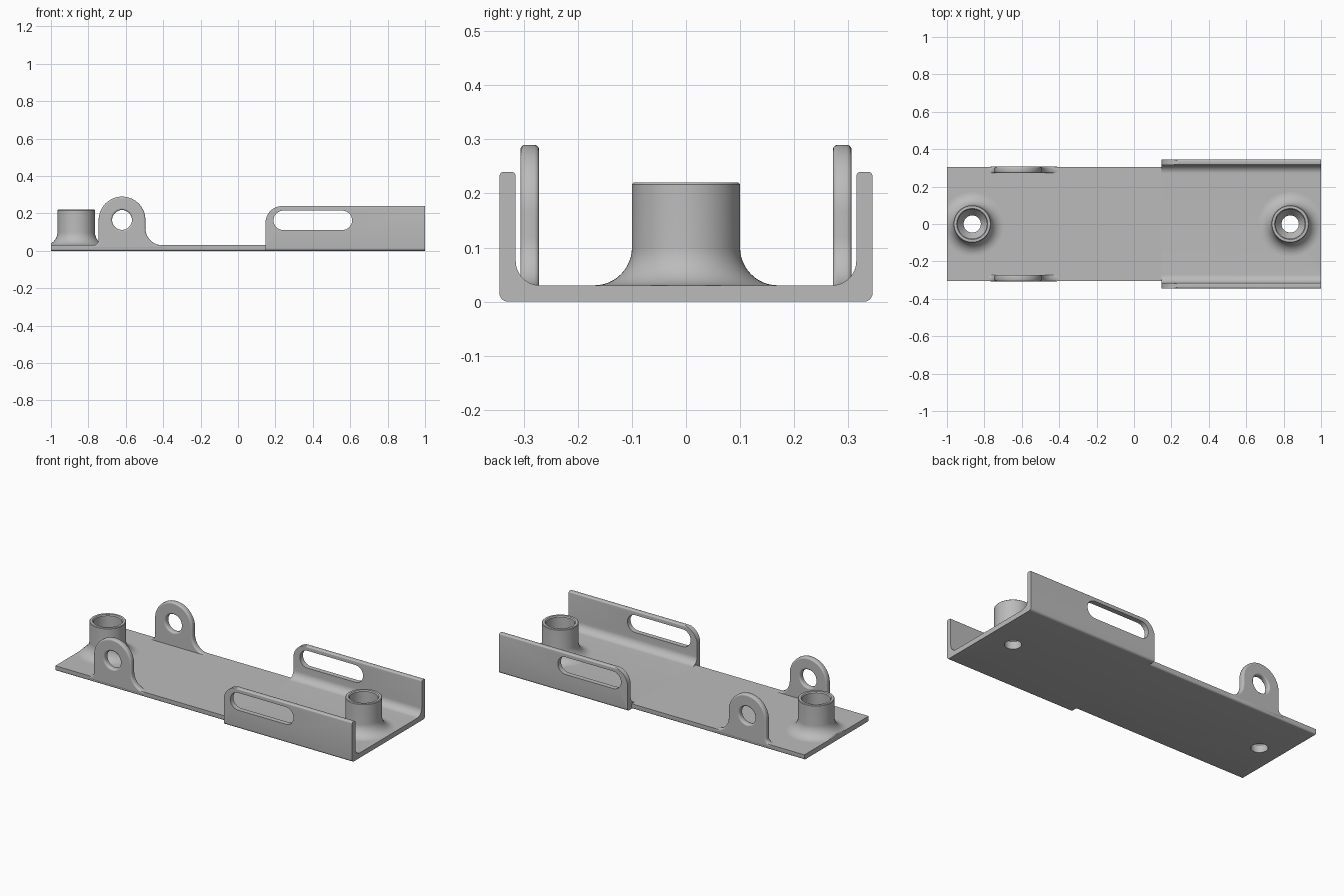
import bpy, bmesh, math
from mathutils import Vector

if "Cube" in bpy.data.objects:
    bpy.data.objects.remove(bpy.data.objects["Cube"])

grey = bpy.data.materials.new("matte grey")
grey.use_nodes = True
colour = (0.5, 0.5, 0.5, 1)
grey.diffuse_color = colour
grey.node_tree.nodes["Principled BSDF"].inputs["Base Color"].default_value = colour

FLOOR = 0.03      # floor thickness
STEP = 0.147      # where the wide channel begins
BOSSES = (-0.865, 0.835)


def arc(cx, cy, r, a0, a1, n=10):
    """Points on an arc, angles in degrees."""
    return [(cx + r * math.cos(math.radians(a0 + (a1 - a0) * i / n)),
             cy + r * math.sin(math.radians(a0 + (a1 - a0) * i / n))) for i in range(n + 1)]


def finish(obj):
    bpy.ops.object.select_all(action="DESELECT")
    obj.select_set(True)
    bpy.context.view_layer.objects.active = obj
    bpy.ops.object.shade_smooth_by_angle(angle=math.radians(35))


def add_mesh(name, bm):
    bmesh.ops.recalc_face_normals(bm, faces=bm.faces)
    mesh = bpy.data.meshes.new(name)
    bm.to_mesh(mesh)
    bm.free()
    mesh.materials.append(grey)
    obj = bpy.data.objects.new(name, mesh)
    bpy.context.collection.objects.link(obj)
    return obj


def prism(name, points, axis, start, end):
    """Extrude a closed outline along x (y,z points), y (x,z) or z (x,y)."""
    place = {"x": lambda p: (start, p[0], p[1]),
             "y": lambda p: (p[0], start, p[1]),
             "z": lambda p: (p[0], p[1], start)}[axis]
    bm = bmesh.new()
    face = bm.faces.new([bm.verts.new(place(p)) for p in points])
    new = bmesh.ops.extrude_face_region(bm, geom=[face])["geom"]
    shift = Vector([(end - start) if a == axis else 0 for a in "xyz"])
    bmesh.ops.translate(bm, vec=shift, verts=[v for v in new if isinstance(v, bmesh.types.BMVert)])
    return add_mesh(name, bm)


def cut(obj, cutter):
    cutter.hide_render = True
    cutter.hide_set(True)
    mod = obj.modifiers.new("cut", "BOOLEAN")
    mod.operation = "DIFFERENCE"
    mod.solver = "EXACT"
    mod.object = cutter


def mirrored(half):
    return half + [(-y, z) for y, z in reversed(half)]


# Narrow floor with softened lower edges
floor = prism("narrow_floor", mirrored(arc(0.295, 0.01, 0.01, -90, 0, 5) + [(0.305, FLOOR)]),
              "x", -1, STEP)

# Wide channel: floor, inner fillets and rounded wall tops
half = (arc(0.33, 0.015, 0.015, -90, 0, 6) + arc(0.337, 0.232, 0.008, 0, 90, 5)
        + arc(0.323, 0.232, 0.008, 90, 180, 5) + arc(0.27, 0.075, 0.045, 0, -90, 12))
channel = prism("wide_channel", mirrored(half), "x", STEP, 1)

# Slots and rounded front corners of the walls
slot = arc(0.242, 0.163, 0.052, 90, 270, 16) + arc(0.558, 0.163, 0.052, -90, 90, 16)
cut(channel, prism("slot_cutter", slot, "y", -0.5, 0.5))
corner = arc(STEP + 0.09, 0.15, 0.09, 180, 90, 14) + [(STEP + 0.09, 0.3), (0.1, 0.3), (0.1, 0.15)]
cut(channel, prism("corner_cutter", corner, "y", -0.5, 0.5))

# Screw holes
for obj, x in zip((floor, channel), BOSSES):
    cut(obj, prism("screw_hole_cutter", arc(x, 0, 0.046, 0, 350, 35), "z", -0.1, 0.06))
    finish(obj)

# Screw bosses: countersunk bore, tube and flared foot, kept within the floor ends
profile = ([(0.046, FLOOR), (0.046, 0.045), (0.078, 0.09), (0.078, 0.214), (0.083, 0.22), (0.097, 0.22),
            (0.1, 0.217)] + arc(0.17, 0.1, 0.07, 180, 270, 12))
for side, x in zip(("right", "left"), BOSSES):
    bm = bmesh.new()
    verts = [bm.verts.new((r, 0, z)) for r, z in profile]
    edges = [bm.edges.new(pair) for pair in zip(verts, verts[1:])]
    bmesh.ops.spin(bm, geom=verts + edges, cent=(0, 0, 0), axis=(0, 0, 1),
                   angle=math.tau, steps=64, use_merge=True)
    bmesh.ops.remove_doubles(bm, verts=bm.verts, dist=0.0001)
    for v in bm.verts:
        v.co.x = max(-1, min(1, v.co.x + x))
    finish(add_mesh(side + "_screw_boss", bm))

# Pivot ears: rounded plates with an eye and flared feet
ear = (arc(-0.405, 0.12, 0.09, 270, 180, 12) + arc(-0.62, 0.165, 0.125, 0, 180, 32)
       + arc(-0.775, 0.06, 0.03, 0, -90, 8) + [(-0.775, 0.01), (-0.405, 0.01)])
eye = arc(-0.62, 0.165, 0.053, 0, 350, 35)
BEVEL = 0.009
for side, y in (("front", -0.289), ("back", 0.289)):
    curve = bpy.data.curves.new(side + "_pivot_ear", "CURVE")
    curve.dimensions = "2D"
    curve.fill_mode = "BOTH"
    curve.extrude = 0.0175 - BEVEL
    curve.bevel_depth = BEVEL
    curve.bevel_resolution = 2
    curve.offset = -BEVEL
    for outline in (ear, eye):
        spline = curve.splines.new("POLY")
        spline.points.add(len(outline) - 1)
        for point, (px, pz) in zip(spline.points, outline):
            point.co = (px, pz, 0, 1)
        spline.use_cyclic_u = True
    curve.materials.append(grey)
    obj = bpy.data.objects.new(side + "_pivot_ear", curve)
    obj.location.y = y
    obj.rotation_euler.x = math.pi / 2
    bpy.context.collection.objects.link(obj)
    bpy.ops.object.select_all(action="DESELECT")
    obj.select_set(True)
    bpy.context.view_layer.objects.active = obj
    bpy.ops.object.convert(target="MESH")
    finish(bpy.context.object)
